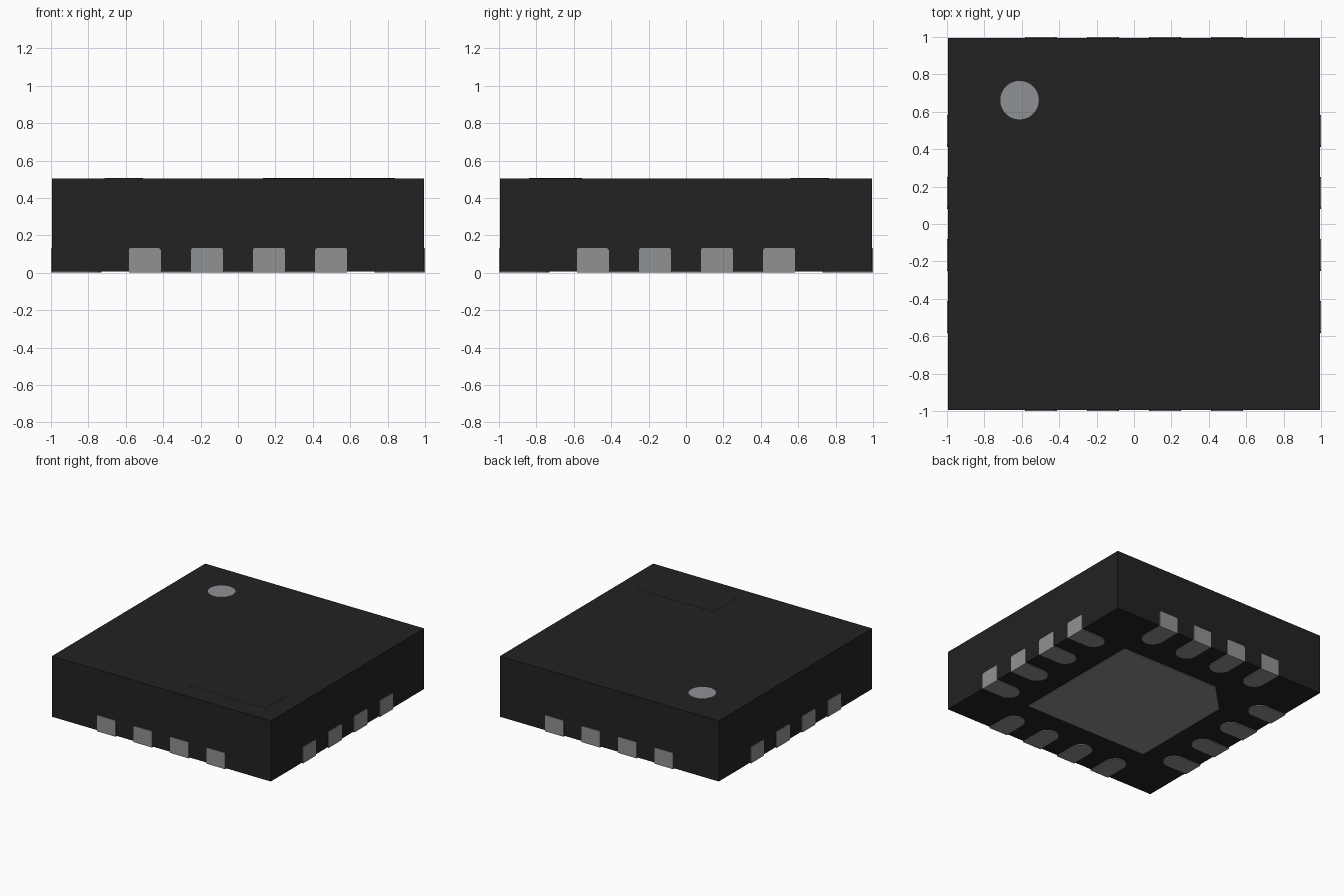
import bpy, bmesh, math
from mathutils import Matrix

cube = bpy.data.objects.get("Cube")
if cube:
    bpy.data.objects.remove(cube, do_unlink=True)


def material(name, color):
    m = bpy.data.materials.new(name)
    m.use_nodes = True
    m.diffuse_color = (*color, 1)
    m.node_tree.nodes["Principled BSDF"].inputs["Base Color"].default_value = (*color, 1)
    return m


BLACK = material("black moulding", (0.016, 0.016, 0.016))
METAL = material("lead metal", (0.28, 0.285, 0.295))
MARK = material("marker grey", (0.28, 0.285, 0.305))


def prism(name, outline, z0, z1, mat, turn=0, bevel=0):
    """Extrude a plan outline, optionally round its long top edges, turn about z."""
    bm = bmesh.new()
    base = bm.faces.new([bm.verts.new((x, y, z0)) for x, y in outline])
    top = bmesh.ops.extrude_face_region(bm, geom=[base])["geom"]
    bmesh.ops.translate(bm, vec=(0, 0, z1 - z0),
                        verts=[v for v in top if isinstance(v, bmesh.types.BMVert)])
    if bevel:
        edges = [e for e in bm.edges
                 if all(v.co.z > z1 - 0.001 for v in e.verts)
                 and abs(e.verts[0].co.x - e.verts[1].co.x) < 0.001]
        bmesh.ops.bevel(bm, geom=edges, offset=bevel, segments=3,
                        profile=0.5, affect='EDGES')
    bmesh.ops.recalc_face_normals(bm, faces=bm.faces)
    bm.transform(Matrix.Rotation(turn, 4, 'Z'))
    mesh = bpy.data.meshes.new(name)
    bm.to_mesh(mesh)
    bm.free()
    mesh.materials.append(mat)
    obj = bpy.data.objects.new(name, mesh)
    bpy.context.collection.objects.link(obj)
    return obj


def rectangle(x0, x1, y0, y1):
    return [(x0, y0), (x1, y0), (x1, y1), (x0, y1)]


def arc(cx, cy, r, start, end, steps):
    angles = [start + (end - start) * i / steps for i in range(steps + 1)]
    return [(cx + r * math.cos(a), cy + r * math.sin(a)) for a in angles]


# Package body
TOP = 0.505
prism("body", rectangle(-0.995, 0.995, -0.995, 0.995), 0.007, TOP, BLACK)

# Leads: straight outer end, round inner end, four per side
HALF, INNER = 0.085, -0.73
for side in range(4):
    for i in range(4):
        cx = (i - 1.5) * 0.332
        outline = [(cx - HALF, -1), (cx + HALF, -1)]
        outline += arc(cx, INNER - HALF, HALF, 0, math.pi, 16)
        prism(f"lead_{side + 1}_{i + 1}", outline, 0, 0.133, METAL,
              side * math.pi / 2, bevel=0.012)

# Central pad underneath, one chamfered corner
P, C = 0.563, 0.33
prism("thermal_pad", [(-P, -P), (P, -P), (P, P), (-C, P), (-P, C)], 0, 0.02, METAL)

# First-lead marker and blank label plate on top
prism("marker_dot", arc(-0.612, 0.662, 0.103, 0, math.tau, 48)[:-1],
      TOP - 0.003, TOP + 0.002, MARK)
prism("label_plate", rectangle(0.135, 0.84, -0.84, -0.557),
      TOP - 0.003, TOP + 0.001, BLACK)
